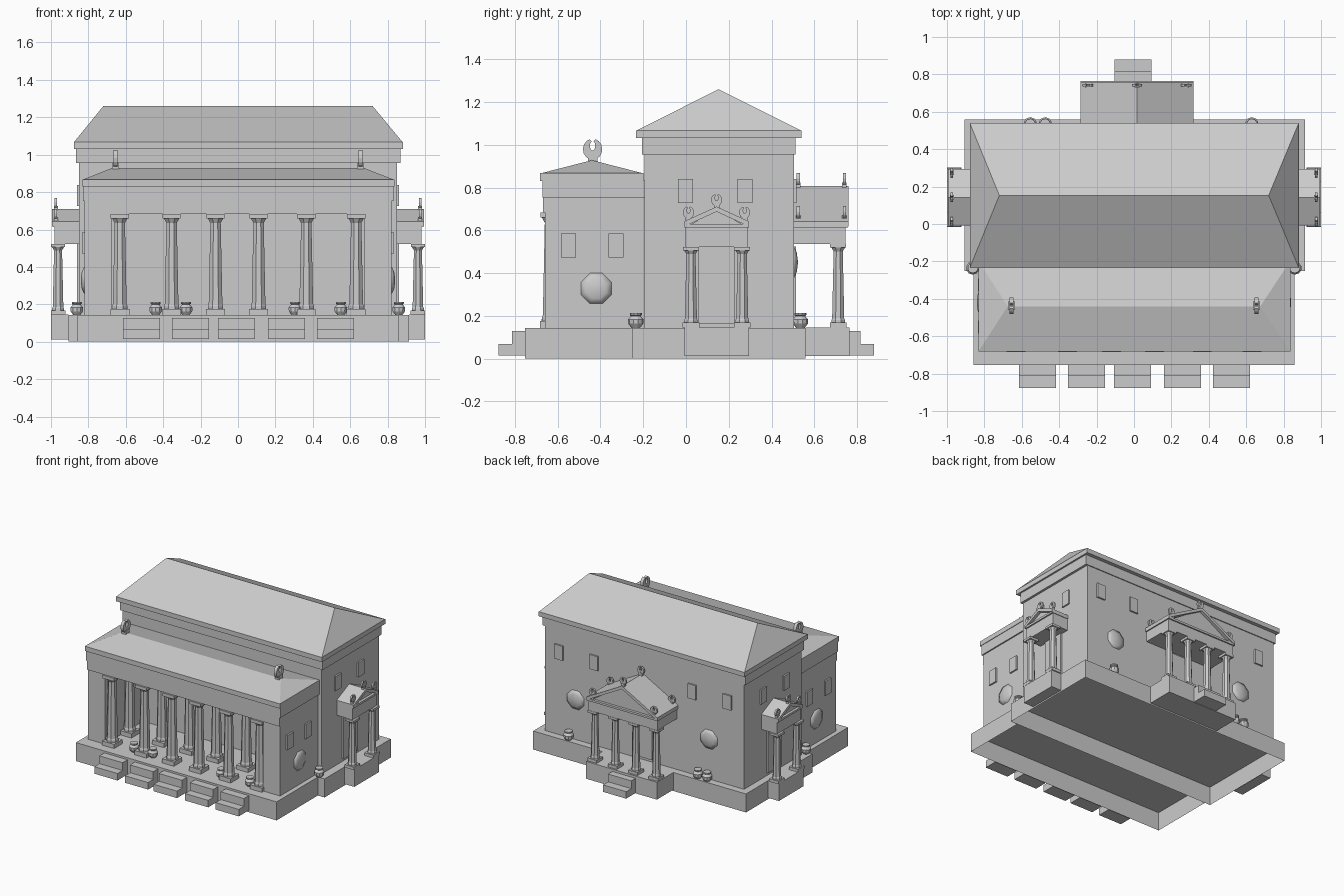
import bpy, bmesh, math
from mathutils import Matrix, Vector

cube = bpy.data.objects.get("Cube")
if cube:
    bpy.data.objects.remove(cube)

stone = bpy.data.materials.new("grey_stone")
stone.use_nodes = True
GREY = (0.6, 0.6, 0.6, 1)
stone.diffuse_color = GREY
stone.node_tree.nodes["Principled BSDF"].inputs["Base Color"].default_value = GREY

WORLD = Matrix.Identity(4)
FLOOR = 0.143


def place(x, y, turn=0):
    return Matrix.Translation((x, y, 0)) @ Matrix.Rotation(math.radians(turn), 4, "Z")


def finish(name, bm, frame=WORLD):
    bmesh.ops.recalc_face_normals(bm, faces=bm.faces)
    bm.transform(frame)
    mesh = bpy.data.meshes.new(name)
    bm.to_mesh(mesh)
    bm.free()
    mesh.materials.append(stone)
    obj = bpy.data.objects.new(name, mesh)
    bpy.context.scene.collection.objects.link(obj)
    return obj


def box(name, x, y, z, frame=WORLD, hollow=False):
    """Box from ranges; a hollow one has no underside."""
    bm = bmesh.new()
    bmesh.ops.create_cube(bm, size=1)
    for v in bm.verts:
        v.co = Vector([(r[0] + r[1]) / 2 + c * (r[1] - r[0]) for r, c in zip((x, y, z), v.co)])
    if hollow:
        under = min(bm.faces, key=lambda f: f.calc_center_median().z)
        bmesh.ops.delete(bm, geom=[under], context="FACES_ONLY")
    return finish(name, bm, frame)


def prism(name, outline, y, frame=WORLD):
    """Extrude an x-z outline along y."""
    bm = bmesh.new()
    face = bm.faces.new([bm.verts.new((px, y[0], pz)) for px, pz in outline])
    ext = bmesh.ops.extrude_face_region(bm, geom=[face])
    moved = [g for g in ext["geom"] if isinstance(g, bmesh.types.BMVert)]
    bmesh.ops.translate(bm, verts=moved, vec=(0, y[1] - y[0], 0))
    if not any(len(f.verts) == len(outline) and f.calc_center_median().y < sum(y) / 2
               and abs(f.normal.y) > 0.9 for f in bm.faces):
        bm.faces.new([v for v in bm.verts if v not in moved])
    return finish(name, bm, frame)


def turned(name, profile, frame, sides):
    """Stack rings of (radius, height) into a faceted solid."""
    bm = bmesh.new()
    rings = []
    for r, z in profile:
        angles = [math.tau * (i + 0.5) / sides for i in range(sides)]
        rings.append([bm.verts.new((r * math.cos(a), r * math.sin(a), z)) for a in angles])
    for low, high in zip(rings, rings[1:]):
        for i in range(sides):
            j = (i + 1) % sides
            bm.faces.new((low[i], low[j], high[j], high[i]))
    bm.faces.new(rings[0])
    bm.faces.new(rings[-1])
    return finish(name, bm, frame)


def hip_roof(name, x, y, eave, top, ridge_x):
    bm = bmesh.new()
    base = [bm.verts.new((px, py, eave)) for px, py in
            ((x[0], y[0]), (x[1], y[0]), (x[1], y[1]), (x[0], y[1]))]
    mid = sum(y) / 2
    left, right = [bm.verts.new((s * ridge_x, mid, top)) for s in (-1, 1)]
    a, b, c, d = base
    for f in ((a, b, right, left), (b, c, right), (c, d, left, right), (d, a, left), base):
        bm.faces.new(f)
    return finish(name, bm)


def column(name, frame, z0, z1, r):
    """Square plinth, tapering shaft, flared capital and slab."""
    h = z1 - z0
    p = r * 1.15
    box(name + "_plinth", (-p, p), (-p, p), (z0, z0 + 0.06 * h), frame)
    turned(name + "_shaft", [(r, z0), (r, z0 + 0.09 * h), (r * 0.9, z0 + 0.11 * h),
                             (r * 0.68, z0 + 0.91 * h), (r * 1.05, z1 - 0.04 * h)], frame, 8)
    box(name + "_capital", (-r * 1.1, r * 1.1), (-r * 1.1, r * 1.1), (z1 - 0.045 * h, z1), frame)


def horn(name, frame, z, size):
    """Upright open crescent with a narrow slot, on a thicker stem."""
    r = size / 2
    arc = [math.radians(108 + 324 * i / 14) for i in range(15)]
    cz = z + size * 0.6
    outer = [(r * math.cos(a), cz + r * 1.1 * math.sin(a)) for a in arc]
    inner = [(r * 0.28 * math.cos(a), cz + r * 0.35 + r * 0.5 * math.sin(a)) for a in reversed(arc)]
    prism(name, outer + inner, (-size * 0.13, size * 0.13), frame)
    box(name + "_stem", (-r * 0.5, r * 0.5), (-size * 0.2, size * 0.2),
        (z - 0.02, z + size * 0.3), frame)


def window(name, frame, z, w=0.07, h=0.112):
    box(name, (-w / 2, w / 2), (-0.01, 0.012), (z - h / 2, z + h / 2), frame)


def shield(name, frame, z):
    """Shallow smooth boss bulging outward from a wall."""
    lift = frame @ Matrix.Translation((0, 0, z)) @ Matrix.Rotation(-math.pi / 2, 4, "X")
    boss = turned(name, [(0.077, -0.01), (0.077, 0.001), (0.05, 0.013), (0.01, 0.018)], lift, 8)
    for face in boss.data.polygons:
        face.use_smooth = True


def porch(name, frame, w, wall_gap, depth, beam, apex, col_u, col_v, r, horn_size, horn_v):
    """Gabled porch; local y runs outward from the wall."""
    lo, hi = beam
    eave = hi + 0.028
    t = 0.024
    box(name + "_base", (-w, w), (wall_gap, depth + 0.008), (0.012, FLOOR + 0.003), frame)
    box(name + "_beam", (-w * 0.97, w * 0.97), (-0.02, depth - 0.01), (lo, hi), frame)
    box(name + "_cornice", (-w, w), (-0.02, depth), (hi, hi + 0.016), frame)
    prism(name + "_tympanum", [(-w * 0.95, hi), (w * 0.95, hi), (0, apex - t * 0.6)],
          (-0.02, depth - 0.02), frame)
    prism(name + "_roof", [(-w, eave), (0, apex), (w, eave), (w, eave - t),
                           (0, apex - t), (-w, eave - t)], (-0.02, depth + 0.003), frame)
    for i, u in enumerate(col_u):
        column(f"{name}_column_{i}", frame @ place(u, col_v), FLOOR + 0.002, lo, r)
    for j, v in enumerate(horn_v):
        for i, (u, z) in enumerate(((-w * 0.87, eave + 0.01), (0, apex), (w * 0.87, eave + 0.01))):
            horn(f"{name}_horn_{j}{i}", frame @ place(u, v), z, horn_size)


def steps(name, frame, w):
    box(name + "_upper", (-w, w), (0, 0.06), (0.014, 0.128), frame)
    box(name + "_lower", (-w, w), (0.06, 0.122), (0.014, 0.068), frame)


# Platforms, open underneath
box("rear_platform", (-0.905, 0.915), (-0.25, 0.56), (0, FLOOR), hollow=True)
box("front_platform", (-0.858, 0.858), (-0.754, -0.25), (0, FLOOR), hollow=True)
for i, x in enumerate((-0.516, -0.254, -0.008, 0.259, 0.521)):
    steps(f"front_steps_{i}", place(x, -0.754, 180), 0.099)
steps("rear_steps", place(-0.005, 0.757), 0.099)

# Main hall
box("hall_walls", (-0.85, 0.85), (-0.195, 0.505), (FLOOR, 0.956))
box("hall_frieze", (-0.866, 0.868), (-0.205, 0.512), (0.955, 1.033))
box("hall_cornice", (-0.878, 0.881), (-0.234, 0.54), (1.031, 1.067))
hip_roof("hall_roof", (-0.878, 0.881), (-0.234, 0.54), 1.066, 1.26, 0.72)

# Front wing: end walls, ceiling, frieze and roof
for s, side in ((-1, "right"), (1, "left")):
    box(f"wing_wall_{side}", sorted((s * 0.675, s * 0.822)), (-0.66, -0.19), (FLOOR, 0.76))
box("wing_ceiling", (-0.822, 0.822), (-0.668, -0.19), (0.683, 0.76))
box("wing_frieze", (-0.83, 0.832), (-0.672, -0.19), (0.753, 0.832))
box("wing_cornice", (-0.832, 0.836), (-0.682, -0.198), (0.83, 0.867))
hip_roof("wing_roof", (-0.832, 0.836), (-0.682, -0.198), 0.866, 0.928, 0.675)

# Two rows of wing columns
for row, y in (("front", -0.633), ("inner", -0.42)):
    for i, x in enumerate((-0.632, -0.355, -0.12, 0.11, 0.365, 0.632)):
        column(f"{row}_column_{i}", place(x, y), FLOOR, 0.684, 0.044)

# Porches
porch("rear_porch", place(0.016, 0.505), 0.303, 0.055, 0.252, (0.537, 0.614), 0.807,
      (-0.262, -0.088, 0.088, 0.262), 0.207, 0.034, 0.055, (0.02, 0.236))
box("rear_door", (-0.07, 0.1), (0.5, 0.515), (0.163, 0.524))
for x, turn, gap, side in ((0.85, -90, 0.065, "left"), (-0.85, 90, 0.055, "right")):
    frame = place(x, 0.143, turn)
    porch(side + "_porch", frame, 0.151, gap, 0.142, (0.523, 0.614), 0.711,
          (-0.12, 0.12), 0.112, 0.034, 0.052, (0.124,))
    box(side + "_door", (-0.086, 0.086), (-0.01, 0.012), (0.165, 0.525), frame)

# Windows, shields and roof horns on both ends
for s, side in ((-1, "right"), (1, "left")):
    turn = -90 * s
    for i, y in enumerate((-0.003, 0.277)):
        window(f"hall_window_{side}_{i}", place(s * 0.85, y, turn), 0.783)
    for i, y in enumerate((-0.55, -0.327)):
        window(f"wing_window_{side}_{i}", place(s * 0.822, y, turn), 0.528)
    shield(f"wing_shield_{side}", place(s * 0.822, -0.42, turn), 0.328)
    horn(f"roof_horn_{side}", place(s * 0.655, -0.437, 90), 0.925, 0.09)

# Rear wall windows and shields
for i, x in enumerate((-0.71, -0.41, 0.43, 0.73)):
    window(f"rear_window_{i}", place(x, 0.505), 0.783)
for i, x in enumerate((-0.55, 0.59)):
    shield(f"rear_shield_{i}", place(x, 0.505), 0.45)

# Jars
JAR = [(0.02, FLOOR), (0.035, 0.163), (0.036, 0.183), (0.022, 0.199), (0.028, 0.204), (0.028, 0.212)]
spots = [(-0.862, -0.235), (0.86, -0.235), (0.63, 0.535), (-0.555, 0.535), (-0.475, 0.535)]
spots += [(x, -0.64) for x in (-0.44, -0.278, 0.305, 0.55)]
for i, (x, y) in enumerate(spots):
    turned(f"jar_{i}", JAR, place(x, y), 10)
